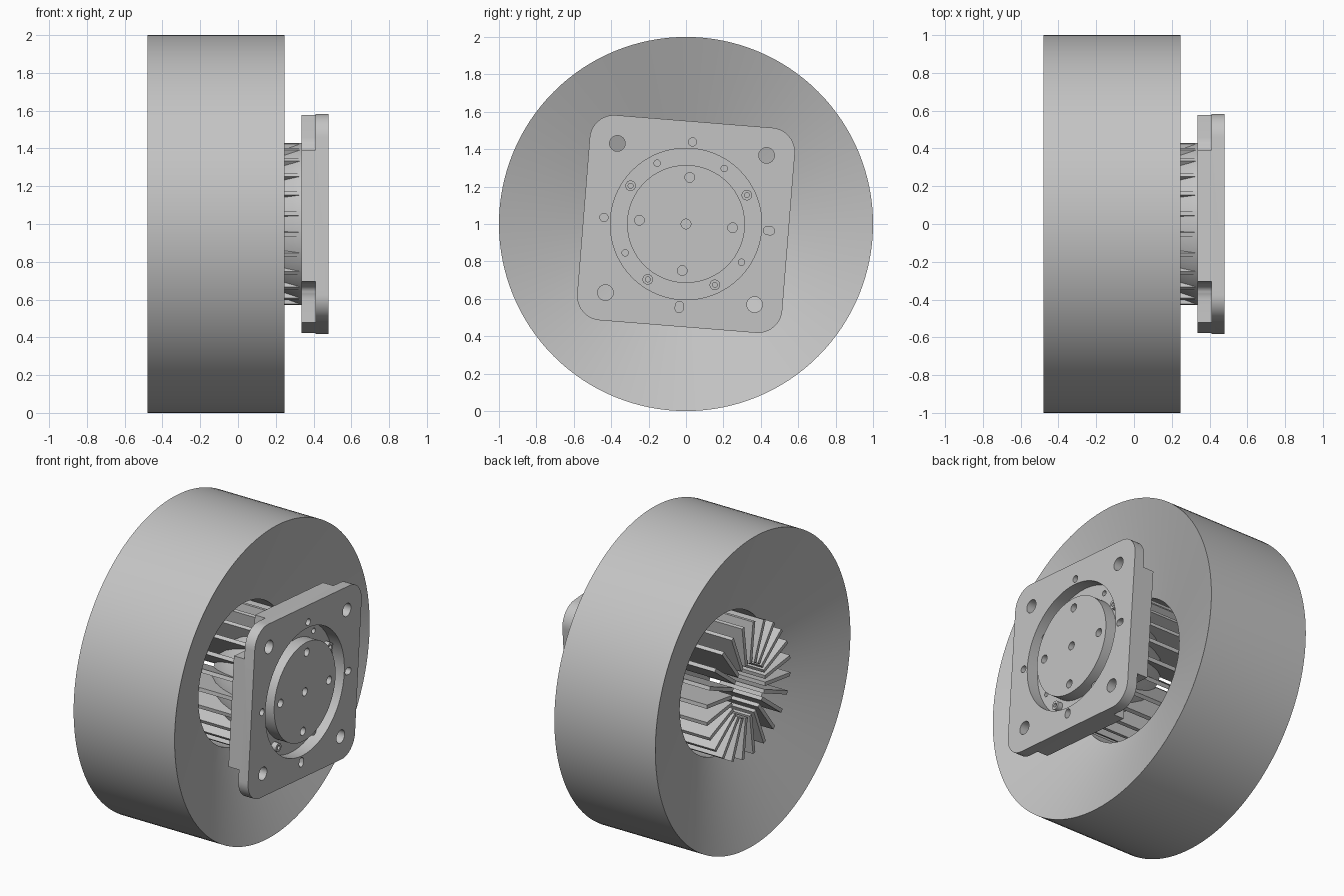
import bpy, bmesh
from math import sin, cos, pi, radians
from mathutils import Matrix, Vector

cube = bpy.data.objects.get("Cube")
if cube:
    bpy.data.objects.remove(cube)

metal = bpy.data.materials.new("light_grey_metal")
metal.use_nodes = True
GREY = (0.55, 0.55, 0.55, 1)
metal.diffuse_color = GREY
metal.node_tree.nodes["Principled BSDF"].inputs["Base Color"].default_value = GREY

# Parts are built around local z, then the axis is laid along world x
LAY = Matrix(((0, 0, 1, 0), (1, 0, 0, 0), (0, 1, 0, 1), (0, 0, 0, 1)))
TILT = LAY @ Matrix.Rotation(radians(-4.6), 4, 'Z')


def finish(name, bm, frame=LAY):
    bmesh.ops.recalc_face_normals(bm, faces=bm.faces[:])
    mesh = bpy.data.meshes.new(name)
    bm.to_mesh(mesh)
    bm.free()
    mesh.transform(frame)
    mesh.materials.append(metal)
    obj = bpy.data.objects.new(name, mesh)
    bpy.context.collection.objects.link(obj)
    return obj


def smooth(obj):
    bpy.ops.object.select_all(action='DESELECT')
    obj.select_set(True)
    bpy.context.view_layer.objects.active = obj
    bpy.ops.object.shade_smooth_by_angle(angle=radians(30))


def lathe(bm, profile, steps=128, closed=True):
    verts = [bm.verts.new((r, 0, z)) for r, z in profile]
    pairs = list(zip(verts, verts[1:]))
    if closed:
        pairs.append((verts[-1], verts[0]))
    edges = [bm.edges.new(p) for p in pairs]
    bmesh.ops.spin(bm, geom=verts + edges, axis=(0, 0, 1), cent=(0, 0, 0),
                   angle=2 * pi, steps=steps, use_duplicate=False)
    bmesh.ops.remove_doubles(bm, verts=bm.verts[:], dist=1e-5)


def prism(bm, outline, z0, z1):
    low = [bm.verts.new((x, y, z0)) for x, y in outline]
    high = [bm.verts.new((x, y, z1)) for x, y in outline]
    bm.faces.new(low[::-1])
    bm.faces.new(high)
    n = len(low)
    for i in range(n):
        j = (i + 1) % n
        bm.faces.new((low[i], low[j], high[j], high[i]))


def circle(x, y, r, n=24):
    return [(x + r * cos(2 * pi * i / n), y + r * sin(2 * pi * i / n)) for i in range(n)]


def rounded(x, y, hx, hy, r, n=8):
    points = []
    for k, (sx, sy) in enumerate(((1, 1), (-1, 1), (-1, -1), (1, -1))):
        for i in range(n + 1):
            a = (k + i / n) * pi / 2
            points.append((x + sx * (hx - r) + r * cos(a), y + sy * (hy - r) + r * sin(a)))
    return points


def polar(r, degrees):
    return r * cos(radians(degrees)), r * sin(radians(degrees))


def cut(obj, bm):
    cutter = finish("cutter", bm, TILT)
    cutter.hide_render = True
    mod = obj.modifiers.new("cut", 'BOOLEAN')
    mod.operation = 'DIFFERENCE'
    mod.solver = 'EXACT'
    mod.object = cutter
    bpy.ops.object.select_all(action='DESELECT')
    bpy.context.view_layer.objects.active = obj
    obj.select_set(True)
    bpy.ops.object.modifier_apply(modifier=mod.name)
    bpy.data.objects.remove(cutter)


# Drum with a shallow cone on each side and a bore
bm = bmesh.new()
lathe(bm, [(1, -0.48), (1, 0.245), (0.45, 0.03), (0.45, -0.27)])
smooth(finish("drum", bm))

# Heat sink core that flares out towards the mounting plate
bm = bmesh.new()
lathe(bm, [(0, -0.05), (0.2, -0.05), (0.29, 0.04), (0.35, 0.13), (0.39, 0.22),
           (0.415, 0.29), (0.43, 0.33), (0.43, 0.345), (0, 0.345)], 96, False)
smooth(finish("heat_sink_core", bm))

# Radial cooling fins
bm = bmesh.new()
FINS = 24
for i in range(FINS):
    made = bmesh.ops.create_cube(bm, size=1)["verts"]
    place = (Matrix.Rotation(2 * pi * (i + 0.5) / FINS, 4, 'Z')
             @ Matrix.Translation((0.3, 0, -0.06))
             @ Matrix.Diagonal((0.26, 0.024, 0.78, 1)))
    bmesh.ops.transform(bm, matrix=place, verts=made)
finish("cooling_fins", bm)

# Cable fitting under the heat sink
bm = bmesh.new()
bmesh.ops.create_cone(bm, cap_ends=True, segments=24, radius1=0.035, radius2=0.035,
                      depth=0.08, matrix=Matrix.Translation((0.03, -0.39, 0.285))
                      @ Matrix.Rotation(pi / 2, 4, 'X'))
smooth(finish("cable_fitting", bm))

# Mounting plate
bm = bmesh.new()
prism(bm, rounded(0, 0, 0.55, 0.55, 0.13, 12), 0.335, 0.48)
plate = finish("mounting_plate", bm, TILT)

# Corner pockets behind the plate
bm = bmesh.new()
for sx in (-1, 1):
    for sy in (-1, 1):
        prism(bm, rounded(sx * 0.55, sy * 0.55, 0.2, 0.2, 0.08), 0.3, 0.41)
cut(plate, bm)

# Ring groove on the face
bm = bmesh.new()
lathe(bm, [(0.405, 0.5), (0.405, 0.4), (0.315, 0.4), (0.315, 0.5)], 96)
cut(plate, bm)

# Bolt holes, dowel holes and slots
bm = bmesh.new()
for sx in (-1, 1):
    for sy in (-1, 1):
        prism(bm, circle(sx * 0.4, sy * 0.4, 0.042), 0.3, 0.5)
prism(bm, circle(0, 0, 0.026), 0.42, 0.5)
for k in range(4):
    prism(bm, circle(*polar(0.25, 90 * k), 0.026), 0.42, 0.5)
for angle in (60, 120, 210, -30):
    prism(bm, circle(*polar(0.36, angle), 0.017), 0.36, 0.42)
for angle in (90, 180):
    prism(bm, circle(*polar(0.44, angle), 0.022), 0.43, 0.5)
prism(bm, rounded(0.445, 0, 0.03, 0.022, 0.0219), 0.43, 0.5)
prism(bm, rounded(0, -0.445, 0.022, 0.03, 0.0219), 0.43, 0.5)
cut(plate, bm)
smooth(plate)

# Socket screws standing in the groove
for n, angle in enumerate((30, 150, -60, -120)):
    bm = bmesh.new()
    lathe(bm, [(0, 0.39), (0.028, 0.39), (0.028, 0.435), (0.013, 0.435),
               (0.013, 0.41), (0, 0.41)], 24, False)
    bmesh.ops.translate(bm, verts=bm.verts[:], vec=Vector((*polar(0.36, angle), 0)))
    smooth(finish(f"socket_screw_{n + 1}", bm, TILT))
